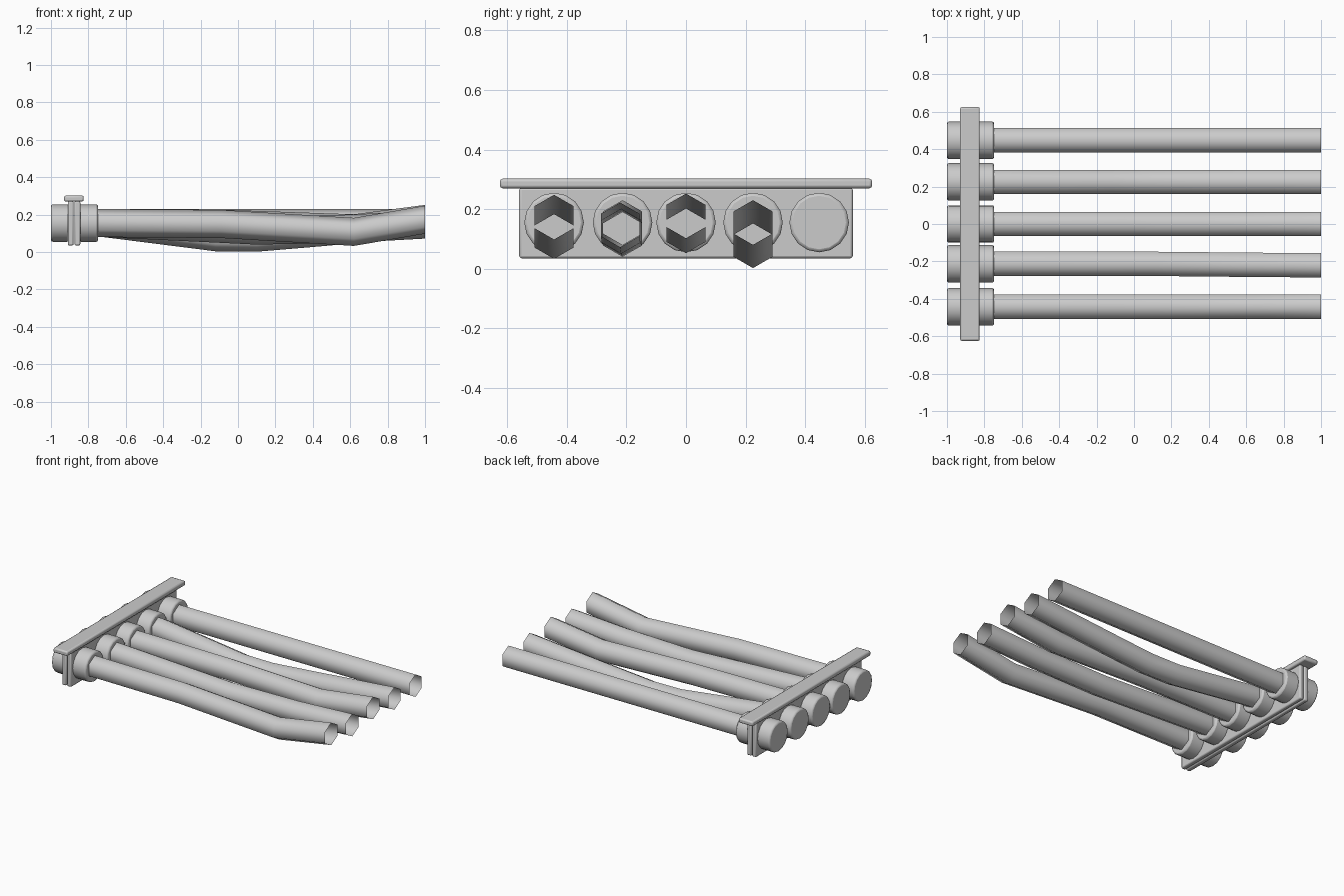
import bpy, bmesh, math
from mathutils import Matrix

if "Cube" in bpy.data.objects:
    bpy.data.objects.remove(bpy.data.objects["Cube"])

AXIS_Z = 0.155


def finish(name, bm, bevel=0.0, segments=2, angle=35):
    bmesh.ops.recalc_face_normals(bm, faces=bm.faces)
    me = bpy.data.meshes.new(name)
    bm.to_mesh(me)
    bm.free()
    ob = bpy.data.objects.new(name, me)
    bpy.context.collection.objects.link(ob)
    if bevel:
        m = ob.modifiers.new("edge_bevel", 'BEVEL')
        m.width, m.segments, m.limit_method = bevel, segments, 'ANGLE'
        m.angle_limit = math.radians(40)
    bpy.ops.object.select_all(action='DESELECT')
    ob.select_set(True)
    bpy.context.view_layer.objects.active = ob
    bpy.ops.object.shade_smooth_by_angle(angle=math.radians(angle))
    return ob


def box(name, x0, x1, half_y, z0, z1, bevel):
    bm = bmesh.new()
    bmesh.ops.create_cube(bm, size=1, matrix=Matrix.Translation(((x0 + x1) / 2, 0, (z0 + z1) / 2))
                          @ Matrix.Diagonal((x1 - x0, 2 * half_y, z1 - z0, 1)))
    return finish(name, bm, bevel)


def collar(name, x0, x1, y, radius=0.1, sides=16):
    bm = bmesh.new()
    bmesh.ops.create_cone(bm, cap_ends=True, segments=sides, radius1=radius, radius2=radius, depth=x1 - x0,
                          matrix=Matrix.Translation(((x0 + x1) / 2, y, AXIS_Z))
                          @ Matrix.Rotation(math.pi / 2, 4, 'Y'))
    return finish(name, bm, 0.01)


def hex_tube(name, path, radius=0.075):
    bm = bmesh.new()
    rings = []
    for x, y, z in path:
        rings.append([bm.verts.new((x, y + radius * math.sin(i * math.pi / 3),
                                    z + radius * math.cos(i * math.pi / 3))) for i in range(6)])
    for a, b in zip(rings, rings[1:]):
        for i in range(6):
            j = (i + 1) % 6
            bm.faces.new((a[i], a[j], b[j], b[i]))
    return finish(name, bm, angle=75)


# mounting bracket: top bar and twin plates
box("top_bar", -0.93, -0.825, 0.625, 0.27, 0.302, 0.009)
box("rear_plate", -0.91, -0.879, 0.56, 0.035, 0.272, 0.008)
box("front_plate", -0.874, -0.843, 0.56, 0.035, 0.272, 0.008)

# drooping open tubes: row position and (x, y shift, z) bends after the collar
tubes = [
    (-0.443, [(-0.09, 0, 0.15), (0.62, 0, 0.108), (1, 0, 0.173)]),
    (-0.213, [(0.1, 0, 0.115), (0.6, -0.005, 0.125), (1, -0.008, 0.147)]),
    (0.0, [(-0.05, 0, 0.15), (0.62, 0, 0.127), (1, 0, 0.177)]),
    (0.225, [(-0.12, 0, 0.079), (0.1, 0, 0.077), (0.4, 0, 0.102), (1, 0, 0.155)]),
    (0.447, [(1, 0, 0.155)]),
]
for n, (y, bends) in enumerate(tubes, 1):
    collar(f"rear_collar_{n}", -1.0, -0.905, y)
    collar(f"front_collar_{n}", -0.85, -0.748, y)
    path = [(-0.78, y, AXIS_Z), (-0.72, y, AXIS_Z)] + [(x, y + dy, z) for x, dy, z in bends]
    hex_tube(f"tube_{n}", path)
